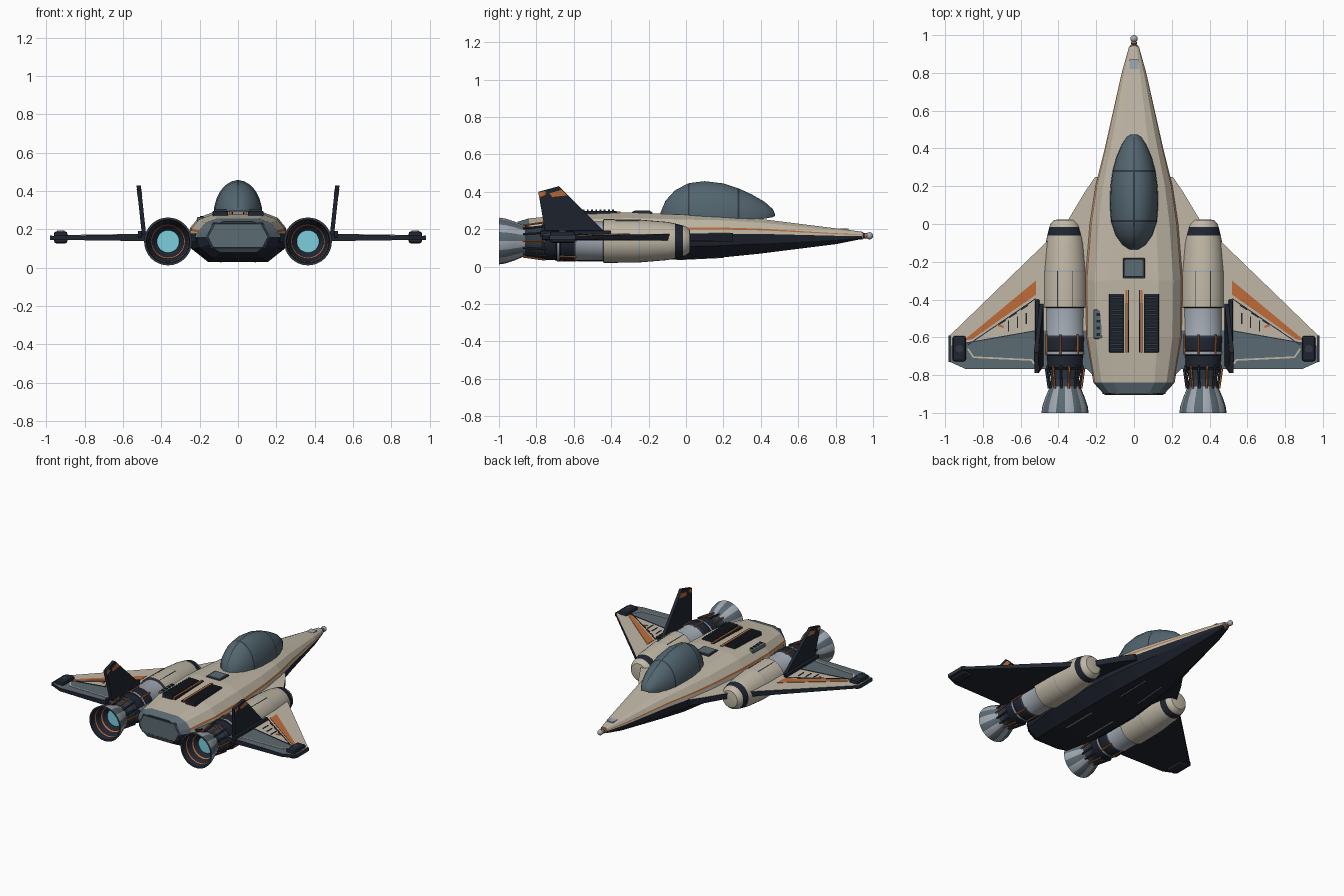
import bpy, bmesh, math
from mathutils import Vector

cube = bpy.data.objects.get("Cube")
if cube:
    bpy.data.objects.remove(cube)

PALETTE = {
    "beige": (0.53, 0.48, 0.385), "navy": (0.014, 0.018, 0.03), "slate": (0.105, 0.145, 0.17),
    "glass": (0.085, 0.13, 0.16), "steel": (0.36, 0.40, 0.45), "orange": (0.52, 0.15, 0.04),
    "glow": (0.2, 0.62, 0.73), "charcoal": (0.03, 0.04, 0.055),
}
MATS = {}
for key, rgb in PALETTE.items():
    m = bpy.data.materials.new(key)
    m.use_nodes = True
    m.diffuse_color = (*rgb, 1)
    m.node_tree.nodes["Principled BSDF"].inputs["Base Color"].default_value = (*rgb, 1)
    MATS[key] = m


def make(name, verts, faces, colours, smooth=None):
    """Mesh object from vertices, faces and one colour name per face."""
    me = bpy.data.meshes.new(name)
    me.from_pydata([tuple(v) for v in verts], [], faces)
    used = sorted(set(colours))
    for c in used:
        me.materials.append(MATS[c])
    for p, c in zip(me.polygons, colours):
        p.material_index = used.index(c)
    bm = bmesh.new()
    bm.from_mesh(me)
    bmesh.ops.recalc_face_normals(bm, faces=bm.faces)
    bm.to_mesh(me)
    bm.free()
    ob = bpy.data.objects.new(name, me)
    bpy.context.collection.objects.link(ob)
    if smooth:
        bpy.ops.object.select_all(action='DESELECT')
        bpy.context.view_layer.objects.active = ob
        ob.select_set(True)
        bpy.ops.object.shade_smooth_by_angle(angle=math.radians(smooth))
    return ob


def loft(name, rings, colour, caps, smooth=None):
    """Skin closed rings; colour(i, j) gives the colour of segment i, side j."""
    n = len(rings[0])
    verts = [v for r in rings for v in r]
    faces, cols = [], []
    for i in range(len(rings) - 1):
        for j in range(n):
            k = (j + 1) % n
            faces.append((i * n + j, i * n + k, (i + 1) * n + k, (i + 1) * n + j))
            cols.append(colour(i, j))
    last = (len(rings) - 1) * n
    faces += [tuple(range(n)), tuple(range(last, last + n))]
    return make(name, verts, faces, cols + list(caps), smooth)


def lathe(name, x, z, profile, colours, caps, n=32, smooth=35):
    """Round part along y; a colour may be a pair that alternates around."""
    rings = [[(x + r * math.sin(math.tau * a / n), y, z + r * math.cos(math.tau * a / n))
              for a in range(n)] for y, r in profile]
    pick = lambda i, j: colours[i] if isinstance(colours[i], str) else colours[i][j // 2 % 2]
    return loft(name, rings, pick, caps, smooth)


def prism(name, a, b, top, bottom, side):
    return loft(name, [a, b], lambda i, j: side, (bottom, top))


def box(name, c, size, colour, bevel=0.0):
    x, y, z = (s / 2 for s in size)
    ring = [(-x, -y), (x, -y), (x, y), (-x, y)]
    ob = prism(name, [(c[0] + p, c[1] + q, c[2] - z) for p, q in ring],
               [(c[0] + p, c[1] + q, c[2] + z) for p, q in ring], colour, colour, colour)
    if bevel:
        mod = ob.modifiers.new("bevel", 'BEVEL')
        mod.width, mod.segments = bevel, 2
    return ob


def rod(name, p, q, r, colour):
    p, q = Vector(p), Vector(q)
    rot = (q - p).to_track_quat('Z', 'Y')
    ring = [rot @ Vector((r * math.cos(math.tau * i / 6), r * math.sin(math.tau * i / 6), 0)) for i in range(6)]
    return prism(name, [p + v for v in ring], [q + v for v in ring], colour, colour, colour)


# Fuselage: y, half width, bottom, waist, top
HULL = [(.94, .026, .148, .165, .187), (.8, .065, .12, .165, .205), (.6, .11, .095, .17, .23),
        (.4, .155, .07, .175, .255), (.2, .205, .05, .175, .272), (0, .235, .04, .175, .277),
        (-.3, .26, .03, .17, .29), (-.6, .255, .03, .165, .28), (-.84, .215, .05, .16, .258),
        (-.9, .16, .08, .16, .24)]


def hull_ring(y, w, zb, zm, zt):
    h = zt - zm
    half = [(.5 * w, zt), (.8 * w, zm + .75 * h), (.95 * w, zm + .35 * h), (.97 * w, zm + .24 * h),
            (w, zm), (.94 * w, zm - .5 * (zm - zb)), (.6 * w, zb)]
    return [(x, y, z) for x, z in half] + [(-x, y, z) for x, z in reversed(half)]


def hull_colour(i, j):
    if i == len(HULL) - 2:
        return "navy" if 3 < j < 9 else "slate"
    if j in (2, 10):
        return "orange"
    return "navy" if 3 < j < 9 else "beige"


loft("fuselage", [hull_ring(*s) for s in HULL], hull_colour, ("beige", "charcoal"))
back = [(.14, .1), (.17, .16), (.13, .235), (-.13, .235), (-.17, .16), (-.14, .1)]
prism("rear_plate", [(x, -.895, z) for x, z in back], [(x * .9, -.905, .165 + (z - .165) * .9) for x, z in back],
      "slate", "slate", "charcoal")

# Nose probe
lathe("nose_probe", 0, .165, [(.93, .02), (.945, .02), (.95, .014), (.958, .016), (.966, .014), (.975, .012)],
      ["steel", "orange", "charcoal", "orange", "steel"], ("steel", "steel"), 16)
lathe("probe_tip", 0, .165, [(.981 + .019 * math.cos(math.pi * t / 8), .019 * math.sin(math.pi * t / 8) + .0005)
                             for t in range(9)], ["steel"] * 8, ("steel", "steel"), 16)
box("nose_hatch", (0, .845, .2), (.05, .05, .008), "steel")

# Canopy with dark frame bands
CANOPY = [(.475, .012, .01), (.465, .035, .035), (.42, .065, .075), (.35, .095, .115), (.285, .112, .145),
          (.275, .114, .148), (.2, .125, .173), (.1, .128, .185), (.02, .122, .175), (.01, .121, .173),
          (-.06, .098, .135), (-.11, .062, .08), (-.135, .025, .02)]
angles = [-12, 0, 15, 30, 45, 60, 75, 88, 92, 105, 120, 135, 150, 165, 180, 192]
loft("canopy", [[(w * math.cos(math.radians(a)), y, .272 + h * math.sin(math.radians(a))) for a in angles]
                for y, w, h in CANOPY],
     lambda i, j: "charcoal" if i in (4, 8) or j == 7 else "glass", ("glass", "glass"), 40)

# Dorsal equipment
box("hatch_rim", (0, -.235, .286), (.115, .11, .016), "charcoal", .005)
box("hatch", (0, -.235, .293), (.095, .09, .012), "slate", .004)
box("side_panel", (-.19, -.53, .25), (.05, .155, .03), "slate", .008)
for k in range(4):
    box("panel_button", (-.19, -.48 - .035 * k, .267), (.018, .015, .006), "navy")
for s in (1, -1):
    box("vent_base", (s * .092, -.525, .283), (.08, .31, .028), "navy", .004)
    for k in range(13):
        box("vent_slat", (s * .092, -.39 - .0225 * k, .298), (.066, .01, .014), "charcoal")
    box("spine_rail", (s * .04, -.515, .286), (.012, .33, .016), "orange")
    box("spine_groove", (s * .028, -.515, .284), (.005, .33, .014), "navy")
    box("belly_stripe", (s * .09, -.45, .029), (.008, .26, .004), "steel")
    rod("belly_line", (s * .075, -.05, .037), (s * .065, .2, .049), .003, "steel")

# Engines
EX, EZ = .365, .137
NACELLE = [(.025, .03), (.02, .06), (.0, .077), (-.015, .083), (-.06, .094), (-.1, .102), (-.245, .114),
           (-.253, .115), (-.44, .117), (-.445, .105), (-.59, .104), (-.6, .108), (-.67, .105), (-.675, .109),
           (-.69, .109), (-.695, .103), (-.76, .1), (-.77, .085), (-.84, .07)]
N_COL = ["beige"] * 3 + ["navy"] + ["beige"] * 2 + ["steel", "beige", "charcoal", "steel", "charcoal", "navy",
         "navy", "steel", "navy", "navy", "charcoal", "charcoal"]
NOZZLE = [(-.82, .074), (-.86, .08), (-.92, .105), (-.965, .12), (-1, .125), (-1, .114), (-.965, .106),
          (-.955, .105), (-.92, .088), (-.91, .084), (-.89, .058)]
Z_COL = ["charcoal"] + [("steel", "slate")] * 3 + ["charcoal", "navy", "orange", "navy", "orange", "navy"]
for s in (1, -1):
    x = s * EX
    lathe("nacelle", x, EZ, NACELLE, N_COL, ("beige", "charcoal"))
    lathe("nozzle", x, EZ, NOZZLE, Z_COL, ("charcoal", "glow"))
    for k in range(14):
        a = math.tau * (k + .5) / 14
        at = lambda r, y: (x + r * math.sin(a), y, EZ + r * math.cos(a))
        if k % 2:
            rod("fuel_pipe", at(.108, -.585), at(.107, -.69), .006, "orange")
        rod("nozzle_strut", at(.103, -.75), at(.086, -.87), .006, "orange" if k % 3 == 0 else "charcoal")
    for side in (1, -1):
        box("nacelle_seam", (x + side * .04, -.345, EZ + .107), (.003, .19, .006), "charcoal")


# Wings: flat top and bottom planes that taper towards the tip
def wing_top(x):
    return .182 - .016 * x


def wing_bottom(x):
    return .132 + .014 * x


def wing_part(name, s, pts, top, bottom, side):
    prism(name, [(s * x, y, wing_bottom(x)) for x, y in pts], [(s * x, y, wing_top(x)) for x, y in pts],
          top, bottom, side)


def decal(name, s, pts, colour):
    prism(name, [(s * x, y, wing_top(x) - .002) for x, y in pts],
          [(s * x, y, wing_top(x) + .003) for x, y in pts], colour, colour, colour)


def stripe(name, s, p, q, w, colour):
    p, q = Vector(p), Vector(q)
    d = (q - p).normalized().orthogonal() * w / 2
    decal(name, s, [p + d, q + d, q - d, p - d], colour)


for s in (1, -1):
    wing_part("wing", s, [(.15, .25), (.205, .25), (.26, .17), (.35, .02), (.52, -.15), (.975, -.59),
                          (.975, -.645), (.52, -.565), (.15, -.565)], "beige", "navy", "navy")
    wing_part("flap", s, [(.15, -.565), (.52, -.565), (.975, -.645), (.975, -.73), (.89, -.768), (.25, -.768),
                          (.2, -.82), (.15, -.82)], "slate", "navy", "navy")
    decal("wing_stripe", s, [(.52, -.3), (.52, -.375), (.86, -.612), (.9, -.615)], "orange")
    stripe("wing_seam", s, (.52, -.395), (.88, -.64), .005, "navy")
    stripe("flap_gap", s, (.52, -.565), (.9, -.632), .006, "charcoal")
    stripe("flap_line", s, (.54, -.72), (.85, -.705), .009, "beige")
    stripe("flap_line", s, (.85, -.705), (.88, -.66), .009, "beige")
    stripe("flap_line", s, (.54, -.72), (.53, -.74), .009, "beige")
    stripe("panel_mark", s, (.69, -.545), (.72, -.535), .012, "orange")
    for k in range(3):
        stripe("wing_slot", s, (.57 + .047 * k, -.47 - .02 * k), (.57 + .047 * k, -.53 - .02 * k), .007, "navy")
    for k in range(3):
        stripe("wing_dash", s, (.56 + .06 * k, -.43 - .04 * k), (.6 + .06 * k, -.455 - .04 * k), .006, "navy")
    box("wingtip_pod", (s * .925, -.66, .158), (.07, .135, .062), "navy", .012)
    prism("pod_light", *[[(s * .925 + .02 * math.cos(t * math.pi / 6), -.66 + .02 * math.sin(t * math.pi / 6), z)
                          for t in range(12)] for z in (.188, .193)], "charcoal", "charcoal", "steel")
    box("wingtip_edge", (s * .975, -.66, .157), (.012, .14, .024), "charcoal")

# Tail fins, leaning slightly outwards
    def fin(name, pts, half, side, face):
        a, b = ([(s * (.49 + .11 * (z - .17) + d), y, z) for y, z in pts] for d in (-half, half))
        prism(name, a, b, face, face, side)

    fin("tail_fin", [(-.42, .17), (-.68, .43), (-.79, .4), (-.75, .17)], .011, "navy", "navy")
    fin("fin_band", [(-.635, .381), (-.665, .411), (-.73, .392), (-.715, .372)], .0125, "orange", "orange")
    fin("fin_mark", [(-.75, .385), (-.75, .405), (-.787, .396), (-.783, .37)], .0125, "orange", "orange")
    box("fin_rail", (s * .512, -.59, .175), (.022, .38, .035), "navy", .005)
